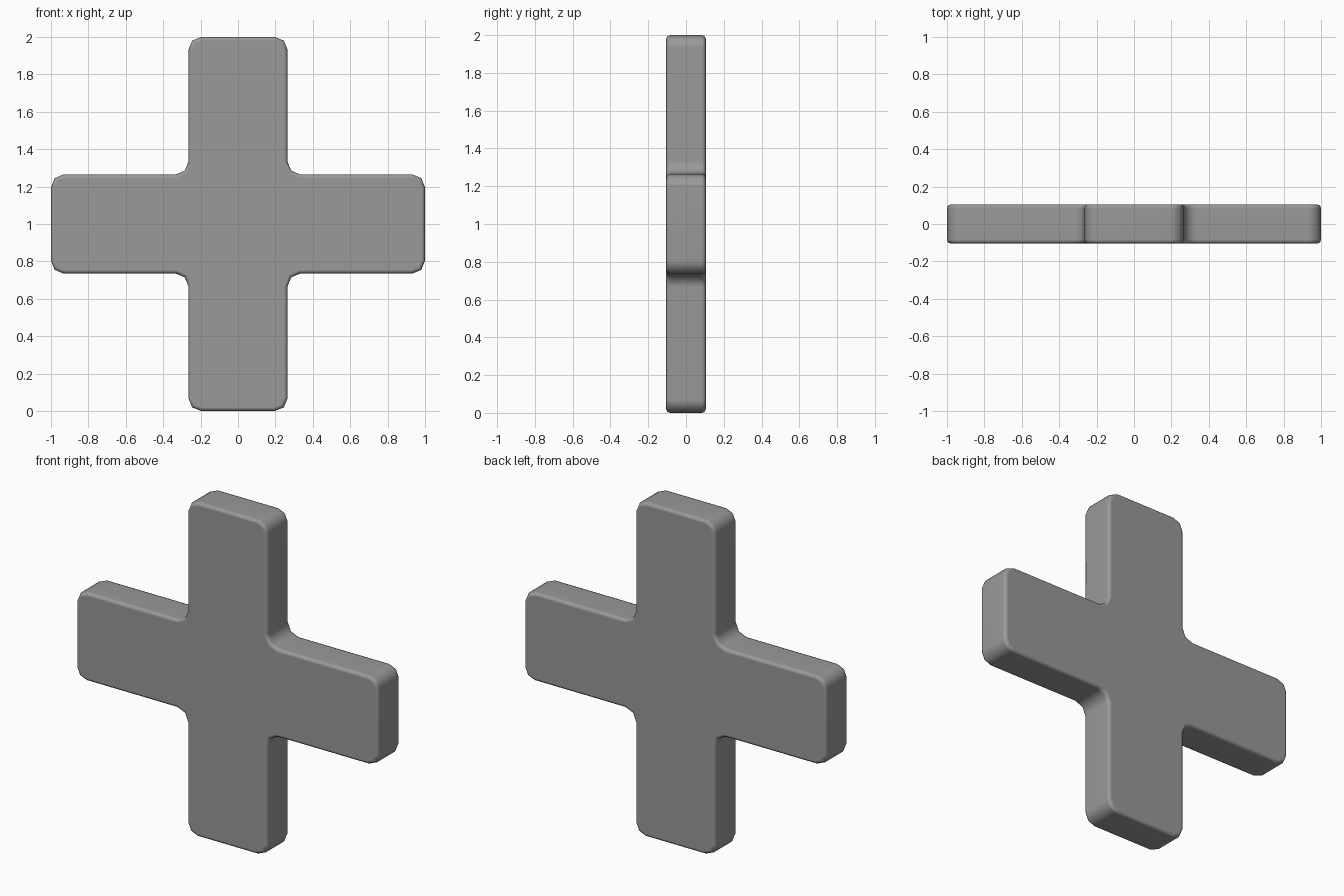
import bpy, bmesh
from math import sin, cos, pi, radians

if "Cube" in bpy.data.objects:
    bpy.data.objects.remove(bpy.data.objects["Cube"])

HALF, ARM, DEPTH = 1.0, 0.265, 0.105   # reach, arm half width, half thickness
R, EDGE = 0.068, 0.02                  # corner radius, edge rounding


def arc(cx, cz, start, sweep, steps=2):
    return [(cx + R * cos(start + sweep * i / steps),
             cz + R * sin(start + sweep * i / steps)) for i in range(steps + 1)]


# One quarter of the outline: two rounded arm corners and the inner fillet
quarter = (arc(HALF - R, -(ARM - R), -pi / 2, pi / 2)
           + arc(HALF - R, ARM - R, 0, pi / 2)
           + arc(ARM + R, ARM + R, -pi / 2, -pi / 2))

outline = []
for k in range(4):
    c, s = round(cos(k * pi / 2)), round(sin(k * pi / 2))
    outline += [(x * c - z * s, x * s + z * c) for x, z in quarter]

# Extrude the outline into a slab and round the front and back rims
bm = bmesh.new()
front = bm.faces.new([bm.verts.new((x, -DEPTH, z + HALF)) for x, z in outline])
ext = bmesh.ops.extrude_face_region(bm, geom=[front], use_keep_orig=True)
back = [v for v in ext["geom"] if isinstance(v, bmesh.types.BMVert)]
bmesh.ops.translate(bm, vec=(0, 2 * DEPTH, 0), verts=back)
bmesh.ops.recalc_face_normals(bm, faces=bm.faces[:])
rims = [e for e in bm.edges
        if abs(e.verts[0].co.y - e.verts[1].co.y) < 1e-5]
bmesh.ops.bevel(bm, geom=rims, offset=EDGE, segments=2, profile=0.5,
                affect='EDGES', clamp_overlap=True)
bmesh.ops.recalc_face_normals(bm, faces=bm.faces[:])

mesh = bpy.data.meshes.new("plus_cross")
bm.to_mesh(mesh)
bm.free()
cross = bpy.data.objects.new("plus_cross", mesh)
bpy.context.collection.objects.link(cross)

# Dark grey
grey = bpy.data.materials.new("dark_grey")
grey.diffuse_color = (0.32, 0.32, 0.32, 1)
grey.use_nodes = True
grey.node_tree.nodes["Principled BSDF"].inputs["Base Color"].default_value = grey.diffuse_color
mesh.materials.append(grey)

# Smooth corners while the broad faces stay flat
bpy.context.view_layer.objects.active = cross
cross.select_set(True)
bpy.ops.object.shade_smooth_by_angle(angle=radians(60))
weighted = cross.modifiers.new("flat_faces", 'WEIGHTED_NORMAL')
weighted.keep_sharp = True
